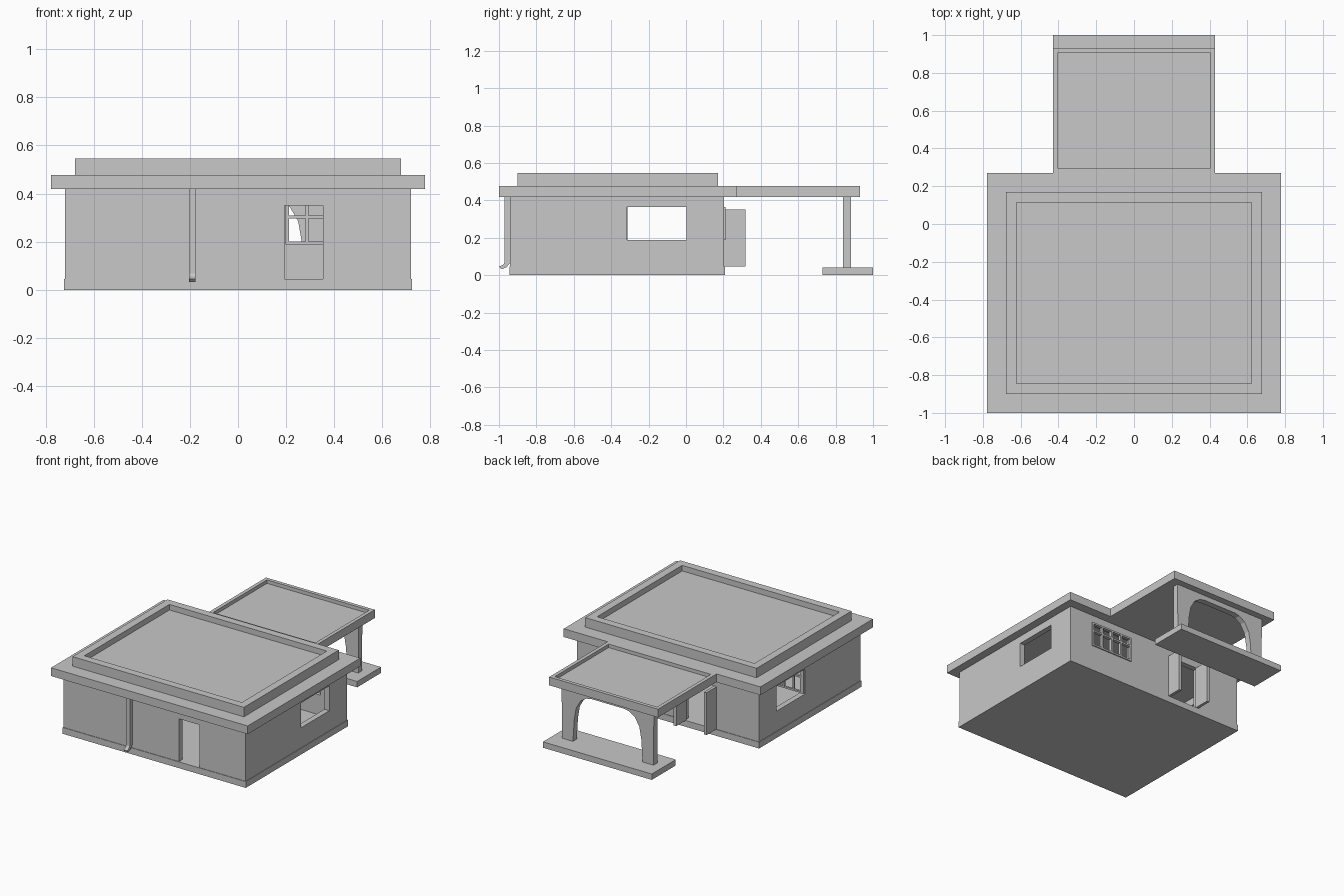
import bpy, bmesh

if "Cube" in bpy.data.objects:
    bpy.data.objects.remove(bpy.data.objects["Cube"])

mat = bpy.data.materials.new("plain_grey")
mat.diffuse_color = (0.58, 0.58, 0.58, 1)
mat.use_nodes = True
mat.node_tree.nodes["Principled BSDF"].inputs["Base Color"].default_value = mat.diffuse_color


def finish(name, bm):
    bmesh.ops.recalc_face_normals(bm, faces=bm.faces)
    me = bpy.data.meshes.new(name)
    bm.to_mesh(me)
    bm.free()
    me.materials.append(mat)
    ob = bpy.data.objects.new(name, me)
    bpy.context.collection.objects.link(ob)
    return ob


def add_box(bm, x0, x1, y0, y1, z0, z1):
    for v in bmesh.ops.create_cube(bm, size=1)["verts"]:
        v.co = (x1 if v.co.x > 0 else x0, y1 if v.co.y > 0 else y0, z1 if v.co.z > 0 else z0)


def boxes(name, *dims):
    bm = bmesh.new()
    for d in dims:
        add_box(bm, *d)
    return finish(name, bm)


def stepped(name, dims, *steps):
    """Box whose top is inset, then moved up or down, once per (inset, dz) step."""
    bm = bmesh.new()
    add_box(bm, *dims)
    bm.normal_update()
    top = max(bm.faces, key=lambda f: f.calc_center_median().z)
    for inset, dz in steps:
        bmesh.ops.inset_region(bm, faces=[top], thickness=inset, use_even_offset=True)
        ret = bmesh.ops.extrude_discrete_faces(bm, faces=[top])
        top = ret["faces"][0]
        for v in top.verts:
            v.co.z += dz
        bm.normal_update()
    return finish(name, bm)


def prism(name, pts, axis, a, b):
    """Outline in the plane across the given axis (0 = x, 1 = y), extruded from a to b."""
    bm = bmesh.new()
    face = bm.faces.new([bm.verts.new((a, p, z) if axis == 0 else (p, a, z)) for p, z in pts])
    ret = bmesh.ops.extrude_face_region(bm, geom=[face])
    for v in ret["geom"]:
        if isinstance(v, bmesh.types.BMVert):
            v.co[axis] = b
    bmesh.ops.triangulate(bm, faces=[f for f in bm.faces if len(f.verts) > 4])
    return finish(name, bm)


def cut(ob, *dims):
    """Subtract boxes and bake the result."""
    for d in dims:
        c = boxes("cutter", d)
        c.hide_render = True
        m = ob.modifiers.new("cut", "BOOLEAN")
        m.operation, m.solver, m.object = "DIFFERENCE", "EXACT", c
        dg = bpy.context.evaluated_depsgraph_get()
        me = bpy.data.meshes.new_from_object(ob.evaluated_get(dg))
        ob.modifiers.clear()
        ob.data = me
        bpy.data.objects.remove(c)


# Walls on a plinth: hollow shell with two doorways and three windows
walls = stepped("walls", (-0.723, 0.723, -0.945, 0.208, 0, 0.045), (0.004, 0.374))
cut(walls,
    (-0.68, 0.68, -0.902, 0.165, 0.045, 0.5),
    (0.193, 0.354, -1.0, -0.88, 0.045, 0.35),     # front doorway
    (-0.375, -0.135, 0.14, 0.25, 0.045, 0.35),    # back doorway
    (0.2, 0.535, 0.14, 0.25, 0.188, 0.365),       # back window
    (-0.8, -0.6, -0.315, 0.003, 0.188, 0.365),    # left window
    (0.6, 0.8, -0.315, 0.003, 0.188, 0.365))      # right window

# Roofs: slab with parapet, and rimmed porch slab
stepped("main_roof", (-0.777, 0.777, -1.0, 0.27, 0.419, 0.478), (0.1, 0.068), (0.055, -0.04))
stepped("porch_roof", (-0.43, 0.43, 0.27, 0.93, 0.419, 0.478), (0.026, -0.025))

# Porch base and arched support
boxes("porch_base", (-0.43, 0.43, 0.73, 1.0, 0, 0.042))
half = [(0.362, 0.042), (0.364, 0.42)]
inner = [(0.275, 0.042), (0.265, 0.2), (0.25, 0.285), (0.215, 0.345), (0.17, 0.375), (0.13, 0.383)]
prism("porch_arch", [(-x, z) for x, z in half] + half[::-1] + inner
      + [(-x, z) for x, z in inner[::-1]], 1, 0.84, 0.883)

# Open leaves of the back double door
for side, x in (("left", -0.385), ("right", -0.145)):
    boxes(side + "_door_leaf", (x, x + 0.02, 0.2, 0.317, 0.047, 0.35))


def grille(name, x0, x1, y0, y1, z0, z1, cols):
    t = 0.012
    dims = [(x0, x1, y0, y1, z, z + t) for z in (z0, 0.296, z1 - t)]
    for i in range(cols + 1):
        x = x0 + (x1 - x0 - t) * i / cols
        dims.append((x, x + t, y0, y1, z0, z1))
    return boxes(name, *dims)


# Window bars: fixed at the back, swung inwards at the left
grille("back_window_bars", 0.2, 0.535, 0.19, 0.212, 0.188, 0.365, 4)
grille("left_window_bars", -0.71, -0.39, -0.327, -0.313, 0.188, 0.365, 4)

# Square drain pipe with a kicked-out end
prism("drain_pipe", [(-0.97, 0.42), (-0.97, 0.068), (-0.978, 0.055), (-1.0, 0.045),
                     (-0.987, 0.032), (-0.96, 0.042), (-0.941, 0.065), (-0.941, 0.42)],
      0, -0.204, -0.176)
